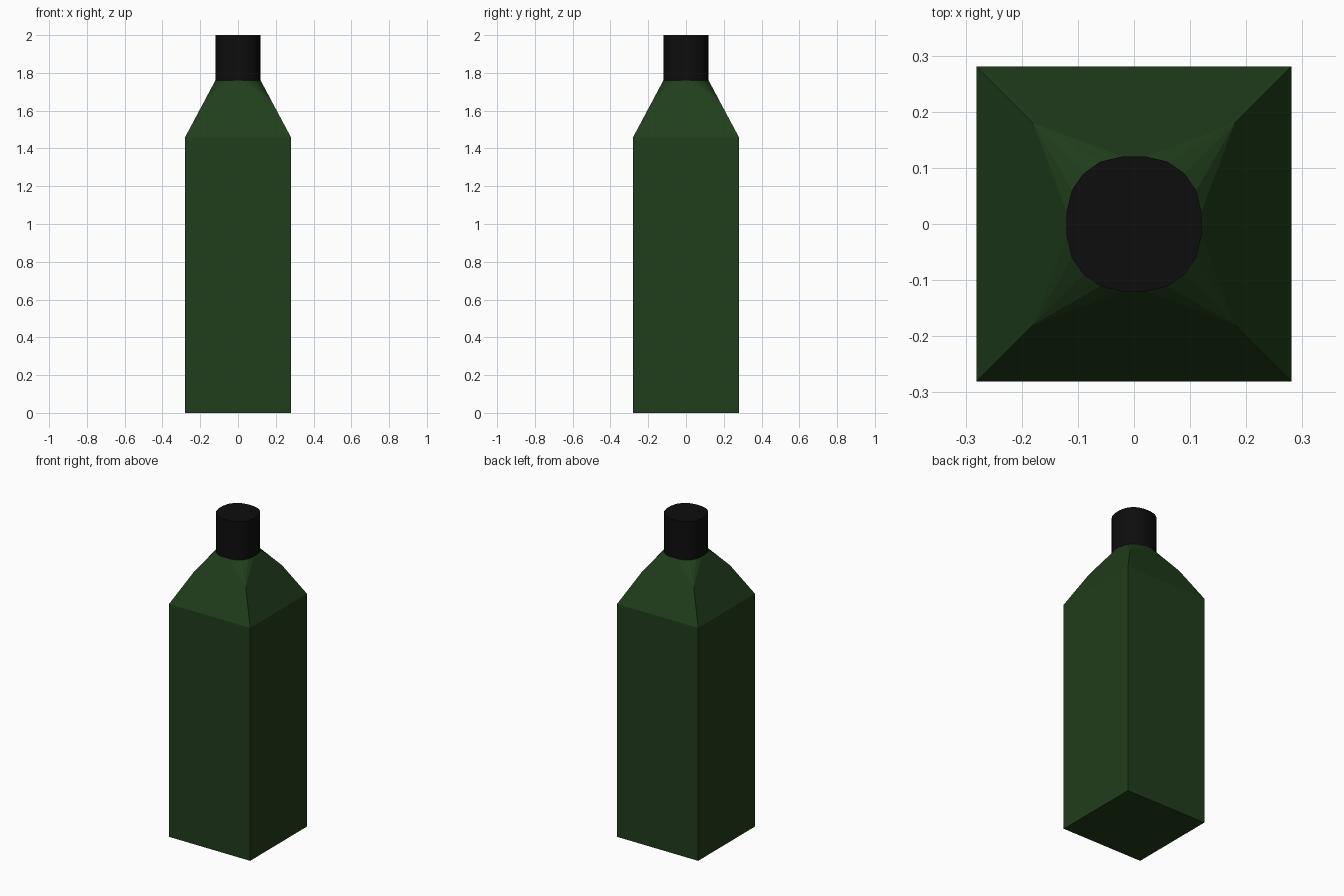
import bpy, bmesh

if "Cube" in bpy.data.objects:
    bpy.data.objects.remove(bpy.data.objects["Cube"])


def material(name, rgb):
    m = bpy.data.materials.new(name)
    m.diffuse_color = (*rgb, 1)
    m.use_nodes = True
    m.node_tree.nodes["Principled BSDF"].inputs["Base Color"].default_value = m.diffuse_color
    return m


def finish(bm, name, mat):
    bmesh.ops.recalc_face_normals(bm, faces=bm.faces)
    me = bpy.data.meshes.new(name)
    bm.to_mesh(me)
    bm.free()
    me.materials.append(mat)
    ob = bpy.data.objects.new(name, me)
    bpy.context.collection.objects.link(ob)
    return ob


def turn(x, y, q):
    # rotate a point by q quarter turns
    for _ in range(q):
        x, y = -y, x
    return x, y


def spun(bm, x, y, z):
    return [bm.verts.new((*turn(x, y, q), z)) for q in range(4)]


# one quarter of the slightly squarish neck outline
quarter = [(.12, .022), (.111, .06), (.09, .09), (.06, .111), (.022, .12)]
NECK_Z, TOP = 1.76, 2.0

# bottle body: square box, flat sloped sides, corner fans up to the round neck
bm = bmesh.new()
base = spun(bm, .281, .281, 0)
edge = spun(bm, .281, .281, 1.458)
bend = spun(bm, .18, .18, 1.647)
neck = [[bm.verts.new((*turn(x, y, q), NECK_Z)) for x, y in quarter] for q in range(4)]
bm.faces.new(base)
bm.faces.new([v for part in neck for v in part])
for q in range(4):
    n = (q + 1) % 4
    bm.faces.new((base[q], base[n], edge[n], edge[q]))
    bm.faces.new((edge[q], edge[n], bend[n], bend[q]))
    bm.faces.new((bend[q], bend[n], neck[n][0], neck[q][-1]))
    for a, b in zip(neck[q], neck[q][1:]):
        bm.faces.new((bend[q], a, b))
finish(bm, "bottle_body", material("green_glass", (.0145, .047, .0112)))

# cap: extruded neck outline
bm = bmesh.new()
ring = [bm.verts.new((*turn(x, y, q), NECK_Z)) for q in range(4) for x, y in quarter]
face = bm.faces.new(ring)
ext = bmesh.ops.extrude_face_region(bm, geom=[face], use_keep_orig=True)
bmesh.ops.translate(bm, vec=(0, 0, TOP - NECK_Z),
                    verts=[g for g in ext["geom"] if isinstance(g, bmesh.types.BMVert)])
cap = finish(bm, "cap", material("black_cap", (.004, .004, .004)))
bpy.context.view_layer.objects.active = cap
cap.select_set(True)
bpy.ops.object.shade_smooth_by_angle()
